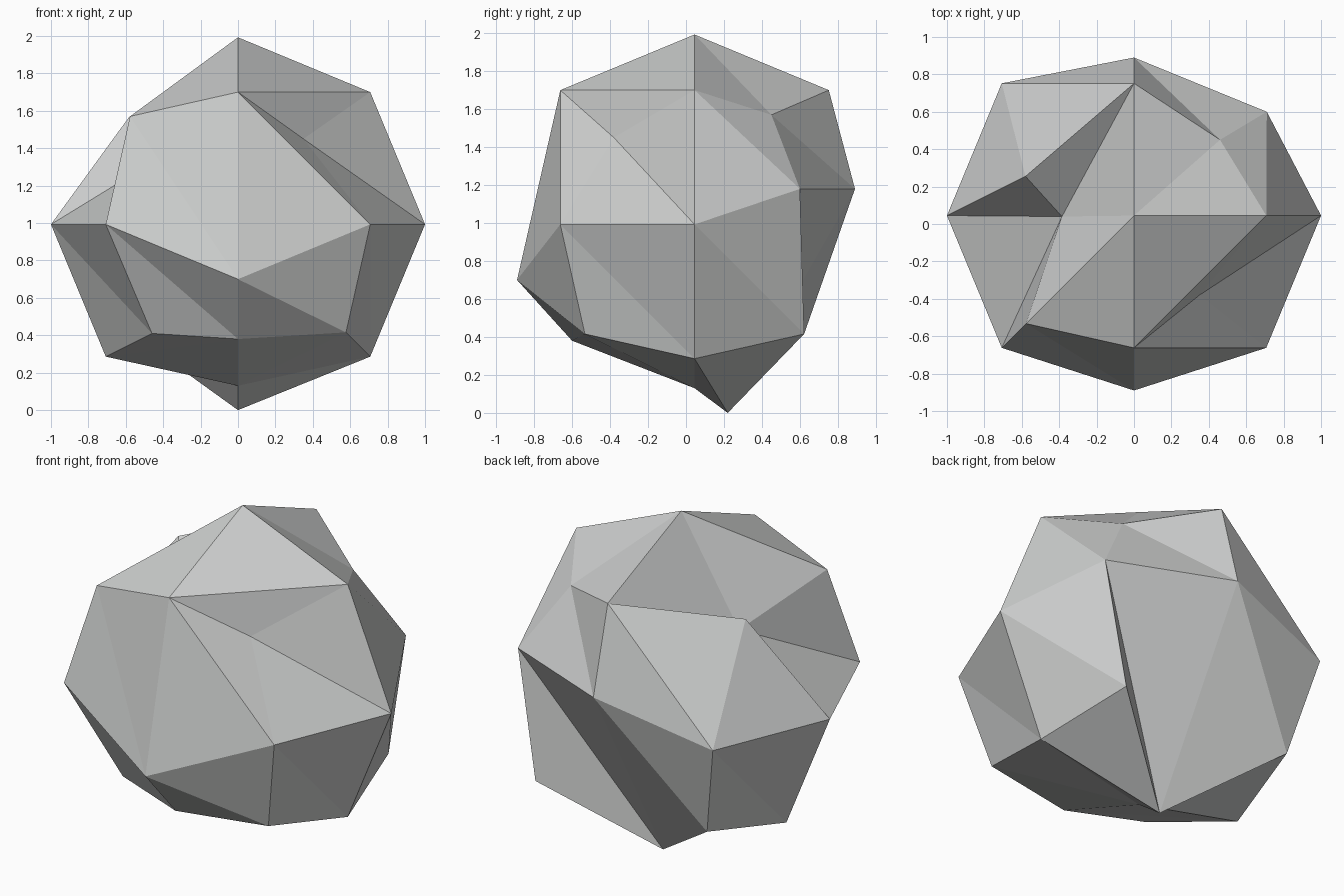
import bpy, bmesh
from mathutils import Vector

if "Cube" in bpy.data.objects:
    bpy.data.objects.remove(bpy.data.objects["Cube"])

# Boulder: a cube divided once per side, rounded to a unit ball, then dented
CENTRE = Vector((0, 0.045, 0.993))

# Dented points, keyed by their direction on the ball
DENTS = {
    (0, 1, 0): (0, 0.89, 1.18),
    (1, 1, 0): (0.71, 0.60, 1.18),
    (0, -1, 0): (0, -0.89, 0.70),
    (0, -1, -1): (0, -0.60, 0.38),
    (0, 0, -1): (0, 0.045, 0.13),
    (0, 1, -1): (0, 0.22, 0),
    (-1, 0, 1): (-0.385, 0.04, 1.37),
    (-1, 1, 1): (-0.58, 0.255, 1.57),
    (1, 1, 1): (0.46, 0.45, 1.57),
    (1, -1, 1): (0.35, -0.38, 1.45),
    (-1, -1, -1): (-0.46, -0.45, 0.41),
}

# Cube sides as (right, up) seen from outside, and whether facets split rising
X, Y, Z = Vector((1, 0, 0)), Vector((0, 1, 0)), Vector((0, 0, 1))
SIDES = [(Y, Z, False), (-Y, Z, False), (X, Z, False), (-X, Z, False),
         (X, Y, True), (X, -Y, True)]

bm = bmesh.new()
verts = {}


def point(d):
    key = tuple(round(c) for c in d)
    if key not in verts:
        verts[key] = bm.verts.new(DENTS.get(key, CENTRE + Vector(key).normalized()))
    return verts[key]


for right, up, rising in SIDES:
    out = right.cross(up)
    for a in (-1, 0):
        for b in (-1, 0):
            q = [point(out + right * i + up * j)
                 for i, j in ((a, b), (a + 1, b), (a + 1, b + 1), (a, b + 1))]
            if not rising:
                q = q[1:] + q[:1]
            bm.faces.new((q[0], q[1], q[2]))
            bm.faces.new((q[0], q[2], q[3]))

mesh = bpy.data.meshes.new("boulder")
bm.to_mesh(mesh)
bm.free()

# Stone colour
stone = bpy.data.materials.new("stone grey")
stone.diffuse_color = (0.6, 0.61, 0.605, 1)
stone.use_nodes = True
stone.node_tree.nodes["Principled BSDF"].inputs["Base Color"].default_value = stone.diffuse_color
mesh.materials.append(stone)
bpy.context.collection.objects.link(bpy.data.objects.new("boulder", mesh))
